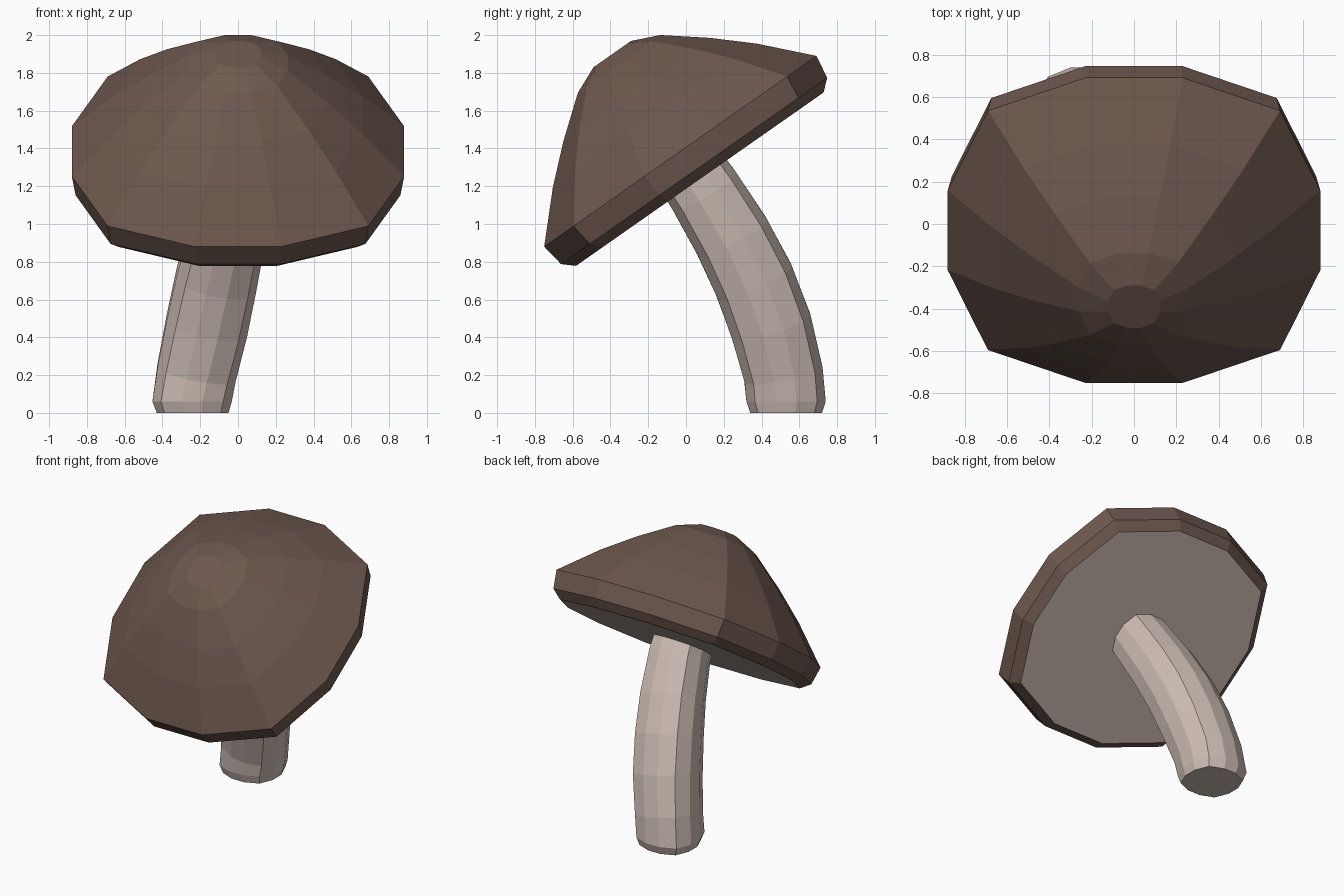
import bpy, bmesh, math
from mathutils import Vector

if "Cube" in bpy.data.objects:
    bpy.data.objects.remove(bpy.data.objects["Cube"])


def material(name, rgb):
    m = bpy.data.materials.new(name)
    m.diffuse_color = (*rgb, 1)
    m.use_nodes = True
    m.node_tree.nodes["Principled BSDF"].inputs["Base Color"].default_value = m.diffuse_color
    return m


BROWN = material("brown", (0.155, 0.098, 0.077))
CREAM = material("cream", (0.61, 0.51, 0.46))

# Twelve-sided cross-section of a subdivided square, unit half-width
A, B = 0.261, 0.784
QUARTER = [(1, -A), (1, A), (B, B)]
SECTION = []
for k in range(4):
    c, s = round(math.cos(k * math.pi / 2)), round(math.sin(k * math.pi / 2))
    SECTION += [(x * c - y * s, x * s + y * c) for x, y in QUARTER]


def loft(name, rings, mats, bottom_mat=0):
    """Skin rings of (centre, direction, radius) and close both ends."""
    bm = bmesh.new()
    loops = []
    for centre, direction, r in rings:
        t = direction.normalized()
        v = t.cross(Vector((1, 0, 0))).normalized()
        u = v.cross(t)
        loops.append([bm.verts.new(centre + u * x * r + v * y * r) for x, y in SECTION])
    n = len(SECTION)
    for lo, hi in zip(loops, loops[1:]):
        for i in range(n):
            j = (i + 1) % n
            bm.faces.new((lo[i], lo[j], hi[j], hi[i]))
    bm.faces.new(loops[0][::-1]).material_index = bottom_mat
    bm.faces.new(loops[-1])
    bmesh.ops.recalc_face_normals(bm, faces=bm.faces)
    mesh = bpy.data.meshes.new(name)
    bm.to_mesh(mesh)
    bm.free()
    for m in mats:
        mesh.materials.append(m)
    obj = bpy.data.objects.new(name, mesh)
    bpy.context.collection.objects.link(obj)
    return obj


# Cap: tilted profile of (radius, height along the axis), pale underside
tilt = math.radians(35)
axis = Vector((0, -math.sin(tilt), math.cos(tilt)))
origin = Vector((0, -0.03, 1.385))
profile = [(0.80, -0.18), (0.86, -0.127), (0.88, 0), (0.66, 0.233),
           (0.475, 0.40), (0.266, 0.565), (0.122, 0.628)]
loft("cap", [(origin + axis * h, axis, r) for r, h in profile], [BROWN, CREAM], 1)

# Stem: curved path of (x, y, z, radius), ending inside the cap
path = [(-0.24, 0.53, 0, 0.19), (-0.243, 0.53, 0.06, 0.21),
        (-0.22, 0.515, 0.21, 0.21), (-0.165, 0.45, 0.46, 0.217),
        (-0.115, 0.36, 0.70, 0.215), (-0.065, 0.245, 0.93, 0.207),
        (-0.02, 0.10, 1.17, 0.195), (0, -0.03, 1.36, 0.185)]
pts = [Vector(p[:3]) for p in path]
rings = []
for i, p in enumerate(pts):
    d = pts[min(i + 1, len(pts) - 1)] - pts[max(i - 1, 0)]
    if i < 2:
        d = Vector((0, 0, 1))
    rings.append((p, d, path[i][3]))
loft("stem", rings, [CREAM])
